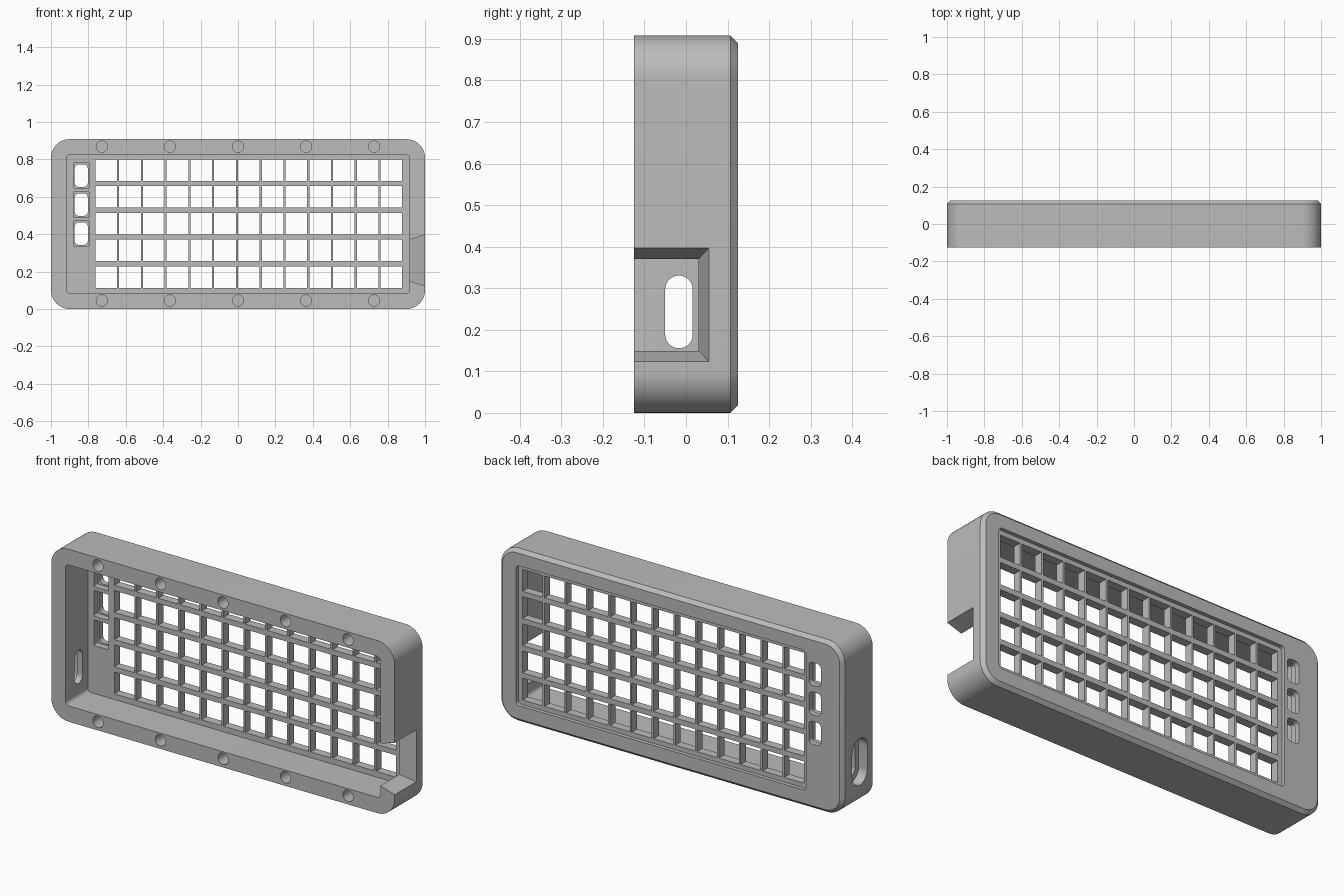
import bpy, bmesh, math

old = bpy.data.objects.get("Cube")
if old:
    bpy.data.objects.remove(old, do_unlink=True)

grey = bpy.data.materials.new("Plain grey")
grey.use_nodes = True
colour = (0.5, 0.5, 0.5, 1)
grey.diffuse_color = colour
grey.node_tree.nodes["Principled BSDF"].inputs["Base Color"].default_value = colour

MID = 0.454            # mid height of the case
FRONT, BACK = -0.125, 0.125
FLOOR = 0.06           # inside face of the back panel


def outline(axis, depth, cu, cz, w, h, r, seg=8):
    """Rounded rectangle across the given axis."""
    if r == 0:
        seg = 0
    pts = []
    for k, (su, sz) in enumerate(((1, 1), (-1, 1), (-1, -1), (1, -1))):
        for i in range(seg + 1):
            a = math.pi / 2 * (k + (i / seg if seg else 0))
            u = cu + su * (w / 2 - r) + r * math.cos(a)
            z = cz + sz * (h / 2 - r) + r * math.sin(a)
            pts.append((u, depth, z) if axis == "Y" else (depth, u, z))
    return pts


def loft(bm, rings):
    """Closed solid through matching outlines."""
    loops = [[bm.verts.new(p) for p in ring] for ring in rings]
    for a, b in zip(loops, loops[1:]):
        for i in range(len(a)):
            j = (i + 1) % len(a)
            bm.faces.new((a[i], a[j], b[j], b[i]))
    bm.faces.new(loops[0])
    bm.faces.new(loops[-1])


def prism(bm, axis, start, end, *shape):
    loft(bm, [outline(axis, d, *shape) for d in (start, end)])


def finish(name, bm):
    bmesh.ops.recalc_face_normals(bm, faces=bm.faces)
    me = bpy.data.meshes.new(name)
    bm.to_mesh(me)
    bm.free()
    me.materials.append(grey)
    ob = bpy.data.objects.new(name, me)
    bpy.context.collection.objects.link(ob)
    return ob


# Outer shell with rounded corners and a chamfered back edge
bm = bmesh.new()
loft(bm, [outline("Y", FRONT, 0, MID, 2, 0.908, 0.1, 12),
          outline("Y", BACK - 0.018, 0, MID, 2, 0.908, 0.1, 12),
          outline("Y", BACK, 0, MID, 1.964, 0.872, 0.082, 12)])
case = finish("case", bm)


def cut(bm):
    tool = finish("cutter", bm)
    tool.hide_render = True
    mod = case.modifiers.new("cut", "BOOLEAN")
    mod.operation = "DIFFERENCE"
    mod.solver = "EXACT"
    mod.object = tool
    bpy.context.view_layer.objects.active = case
    bpy.ops.object.modifier_apply(modifier=mod.name)
    bpy.data.objects.remove(tool, do_unlink=True)


# Main cavity, open to the front
bm = bmesh.new()
prism(bm, "Y", -0.3, FLOOR, 0, MID, 1.834, 0.742, 0.02)
cut(bm)

# Shallow recess around the grid on the back
bm = bmesh.new()
prism(bm, "Y", BACK - 0.02, 0.3, 0.058, 0.456, 1.69, 0.736, 0.02)
cut(bm)

# Grid of square openings
bm = bmesh.new()
for col in range(13):
    for row in range(5):
        prism(bm, "Y", 0.02, 0.2, 0.058 + (col - 6) * 0.127,
              0.456 + (row - 2) * 0.143, 0.116, 0.115, 0)
cut(bm)

# Button windows: pocket inside, rounded opening through the panel
vents = [0.713 - 0.155 * i for i in range(3)]
bm = bmesh.new()
for z in vents:
    prism(bm, "Y", 0.02, FLOOR + 0.035, -0.838, z, 0.085, 0.135, 0.005)
cut(bm)
bm = bmesh.new()
for z in vents:
    prism(bm, "Y", 0.02, 0.2, -0.838, z, 0.07, 0.12, 0.022)
cut(bm)

# Screw holes in the rim
bm = bmesh.new()
for i in range(-2, 3):
    for z in (0.045, 0.868):
        prism(bm, "Y", -0.2, 0.0, i * 0.364, z, 0.06, 0.06, 0.0299)
cut(bm)

# Side port: slot through the right wall with a wider outer recess
bm = bmesh.new()
prism(bm, "X", -1.1, -0.85, -0.017, 0.243, 0.066, 0.175, 0.0329)
cut(bm)
bm = bmesh.new()
prism(bm, "X", -1.1, -0.95, -0.017, 0.243, 0.125, 0.245, 0.0624)
cut(bm)

# Tapered cable notch in the left wall
bm = bmesh.new()
loft(bm, [outline("X", 0.898, -0.0875, 0.26, 0.225, 0.209, 0),
          outline("X", 1.017, -0.07, 0.26, 0.26, 0.284, 0)])
cut(bm)

bpy.ops.object.select_all(action="DESELECT")
case.select_set(True)
bpy.context.view_layer.objects.active = case
bpy.ops.object.shade_smooth_by_angle(angle=math.radians(30))
